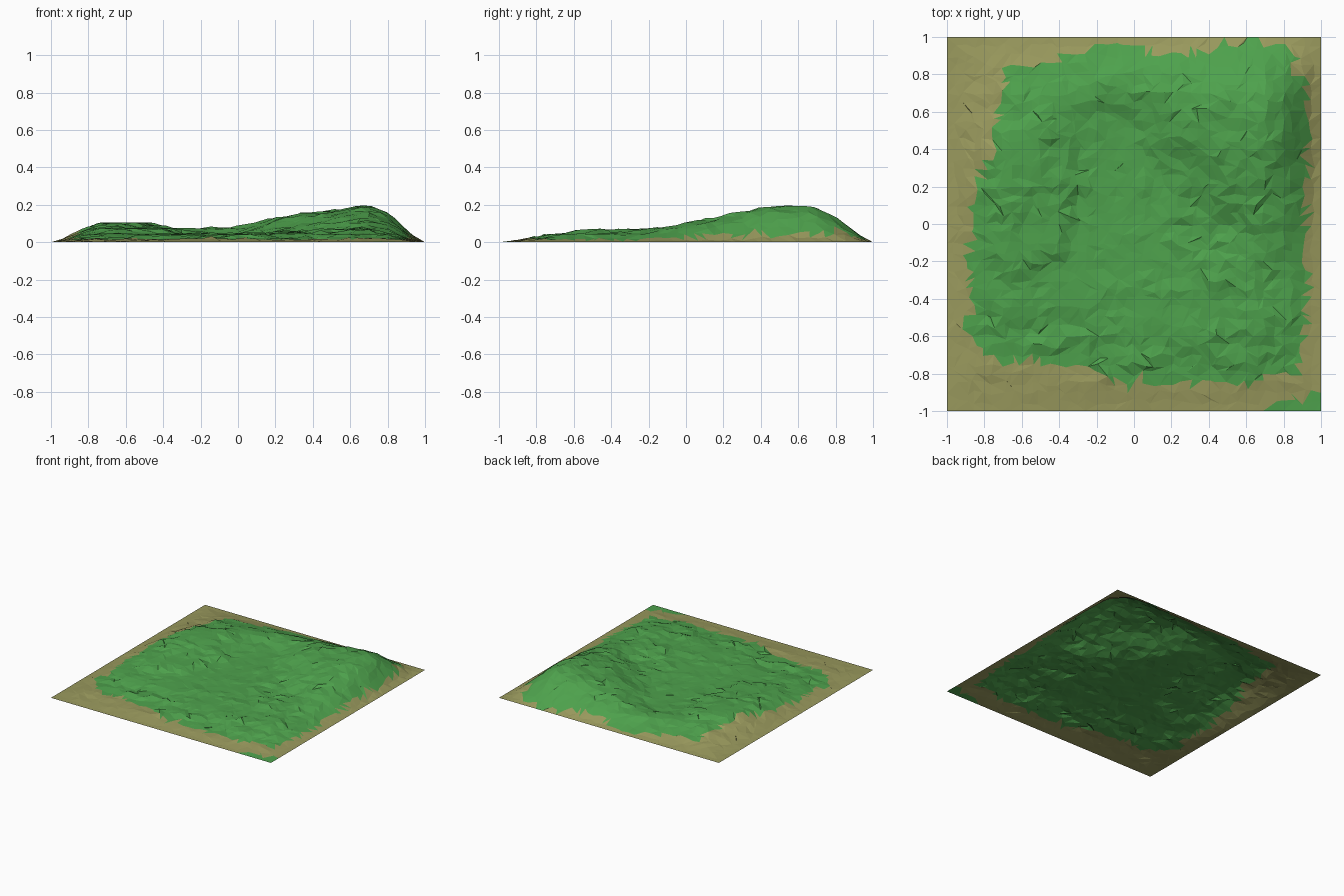
import bpy, bmesh, math, random
from mathutils import Vector, noise

if "Cube" in bpy.data.objects:
    bpy.data.objects.remove(bpy.data.objects["Cube"])

random.seed(4)
N = 40

# Coarse elevation in centimetres (x 0.01): rows run front to back, columns left to right
ELEV = [
    [0, 0, 0, 0, 0, 0, 0, 0, 0],
    [0, 1.5, 2, 2.5, 3, 3, 3.3, 3.2, 0],
    [0, 3.5, 3.5, 3.5, 4, 5, 5.8, 6, 0],
    [0, 6, 5.5, 4.5, 4.8, 5.3, 6, 6.5, 0],
    [0, 8.5, 8, 4.8, 4.6, 5, 6.5, 9.8, 0],
    [0, 9.8, 9.3, 5, 4.6, 6.5, 13, 14.2, 0],
    [0, 8.2, 10, 5.8, 5, 12.6, 16, 18.3, 0],
    [0, 4.5, 6.5, 6.8, 8.5, 12.5, 14.5, 16, 0],
    [0, 0, 0, 0, 0, 0, 0, 0, 0],
]

# Outline of the grassy area
GRASS = [(-.88, -.62), (-.72, -.74), (-.3, -.74), (-.05, -.85), (.5, -.87), (.88, -.8),
         (.93, -.4), (.91, 0), (.93, .3), (.92, .75), (.83, .97), (.55, .95), (.15, .89),
         (0, .98), (-.2, .93), (-.7, .84), (-.75, .42), (-.86, .2), (-.89, -.2)]


def spline(p, t):
    a, b, c, d = p
    return b + .5 * t * (c - a + t * (2*a - 5*b + 4*c - d + t * (3*(b - c) + d - a)))


def sample(values, s):
    # ends are extrapolated so that the slopes run straight into the border
    v = [2 * values[0] - values[1], *values, 2 * values[-1] - values[-2]]
    i = min(int(s), 7)
    return spline(v[i:i + 4], s - i)


def height(x, y):
    u = max(-1, min(1, x / .98))
    v = max(-1, min(1, y / .98))
    z = .01 * sample([sample(r, (u + 1) * 4) for r in ELEV], (v + 1) * 4)
    edge = min(1, 5 * min(1 - abs(u), 1 - abs(v)))
    # rough ground and soft rock terraces
    z += edge * .011 * noise.noise(Vector((x * 5, y * 9, 1.7)))
    z += edge * .013 * noise.noise(Vector((x * 11, y * 16, 5.2)))
    z += edge * random.uniform(-.0035, .0035)
    z += edge * .004 * math.sin(2 * math.pi * z / .03)
    return max(0, z)


def inside(x, y):
    hit = False
    for (ax, ay), (bx, by) in zip(GRASS, GRASS[1:] + GRASS[:1]):
        if (ay > y) != (by > y) and x < ax + (y - ay) * (bx - ax) / (by - ay):
            hit = not hit
    return hit


def material(name, col):
    m = bpy.data.materials.new(name)
    m.diffuse_color = (*col, 1)
    m.use_nodes = True
    m.node_tree.nodes["Principled BSDF"].inputs["Base Color"].default_value = m.diffuse_color
    return m


# Terrain sheet: jittered grid with straight borders
bm = bmesh.new()
grid = []
for j in range(N + 1):
    row = []
    for i in range(N + 1):
        x, y = -1 + 2 * i / N, -1 + 2 * j / N
        if 0 < i < N:
            x += random.uniform(-.018, .018)
        if 0 < j < N:
            y += random.uniform(-.018, .018)
        row.append(bm.verts.new((x, y, height(x, y))))
    grid.append(row)

for j in range(N):
    for i in range(N):
        a, b = grid[j][i], grid[j][i + 1]
        c, d = grid[j + 1][i + 1], grid[j + 1][i]
        tris = [(a, b, c), (a, c, d)] if random.random() < .5 else [(a, b, d), (b, c, d)]
        for t in tris:
            f = bm.faces.new(t)
            m = f.calc_center_median()
            wob = .045 * noise.noise(Vector((m.x * 12, m.y * 12, 9)))
            corner = m.x > .7 and m.y < -.99 + (m.x - .7) * .33
            f.material_index = 0 if inside(m.x + wob, m.y + wob) or corner else 1

mesh = bpy.data.meshes.new("terrain")
bm.to_mesh(mesh)
bm.free()
terrain = bpy.data.objects.new("terrain", mesh)
bpy.context.collection.objects.link(terrain)
mesh.materials.append(material("grass", (.076, .36, .073)))
mesh.materials.append(material("dry_earth", (.32, .32, .11)))
